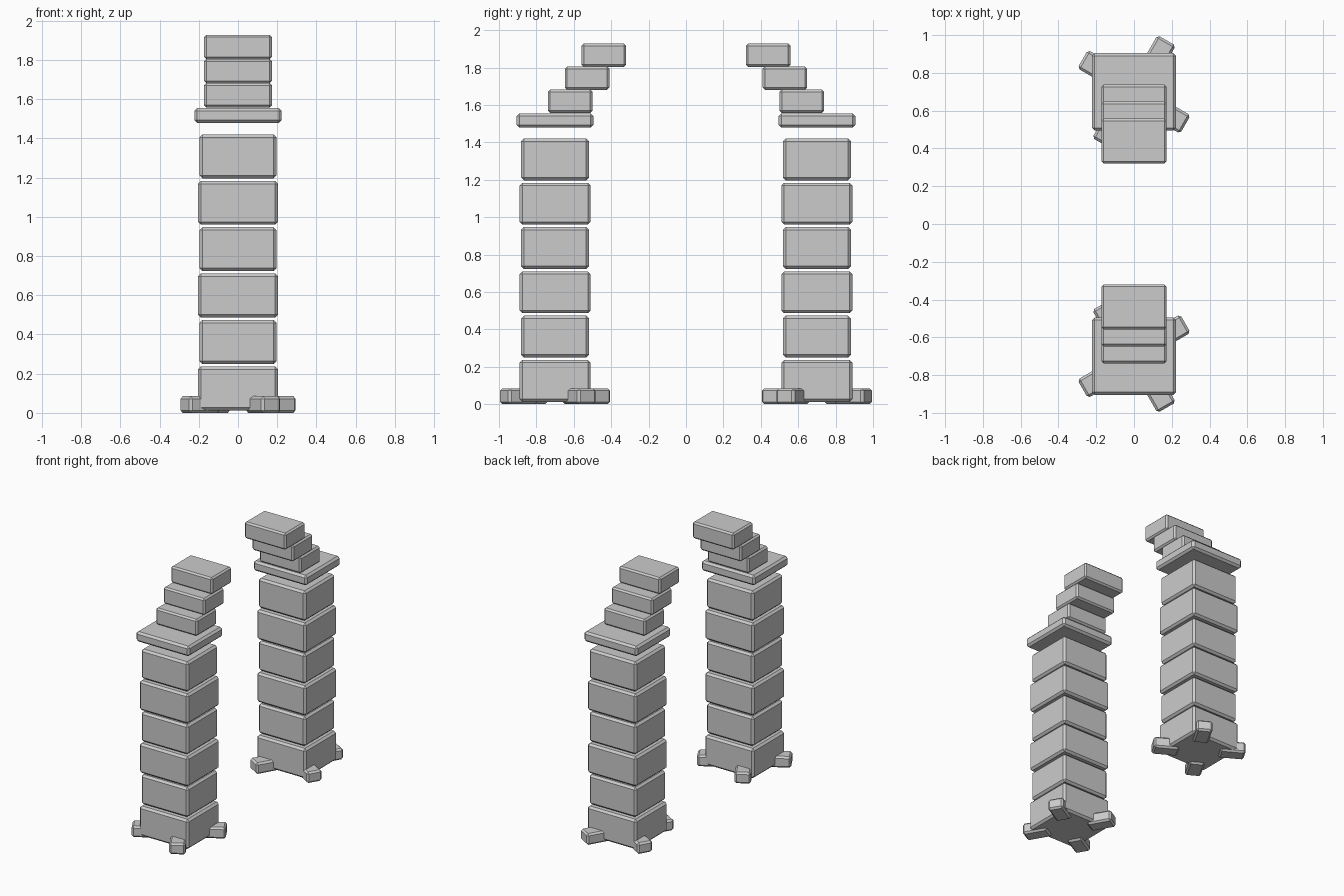
import bpy, bmesh
from math import radians
from mathutils import Matrix, Vector

if "Cube" in bpy.data.objects:
    bpy.data.objects.remove(bpy.data.objects["Cube"])


def stone(name, size, center, bevel=0.015, turn=0.0, pivot=None):
    """Chamfered stone block on the +y side, mirrored to the -y side."""
    bm = bmesh.new()
    bmesh.ops.create_cube(bm, size=1.0)
    bmesh.ops.scale(bm, vec=Vector(size), verts=bm.verts)
    bmesh.ops.translate(bm, vec=Vector(center), verts=bm.verts)
    if pivot is not None:
        bmesh.ops.rotate(bm, cent=(0, 0, 0), matrix=Matrix.Rotation(turn, 3, 'Z'), verts=bm.verts)
        bmesh.ops.translate(bm, vec=Vector(pivot), verts=bm.verts)
    mesh = bpy.data.meshes.new(name)
    bm.to_mesh(mesh)
    bm.free()
    ob = bpy.data.objects.new(name, mesh)
    bpy.context.collection.objects.link(ob)
    bev = ob.modifiers.new("Chamfer", 'BEVEL')
    bev.width, bev.segments = bevel, 1
    mir = ob.modifiers.new("Mirror", 'MIRROR')
    mir.use_axis = (False, True, False)
    mir.use_mirror_merge = False
    return ob


PY = 0.70  # pillar centre distance from the middle

# Pillar blocks, alternating slightly wider and narrower
for i in range(6):
    w, d = ((0.41, 0.38), (0.393, 0.363))[i % 2]
    z = 0.125 + i * 0.2367
    stone(f"pillar_block_{i + 1}", (w, d, 0.224), (0, PY, z))

# Floating cap slab
stone("cap_slab", (0.446, 0.411, 0.076), (0, PY, 1.517))

# Stepped stones leaning toward the middle
for i in range(3):
    stone(f"arch_step_{i + 1}", (0.346, 0.238, 0.125),
          (0, 0.619 - i * 0.09, 1.62 + i * 0.123), 0.012)

# Rubble feet around the base
for i in range(4):
    stone(f"base_foot_{i + 1}", (0.18, 0.112, 0.085), (0.232, -0.014, 0.0425),
          0.013, radians(60 + 90 * i), (0, PY, 0))
